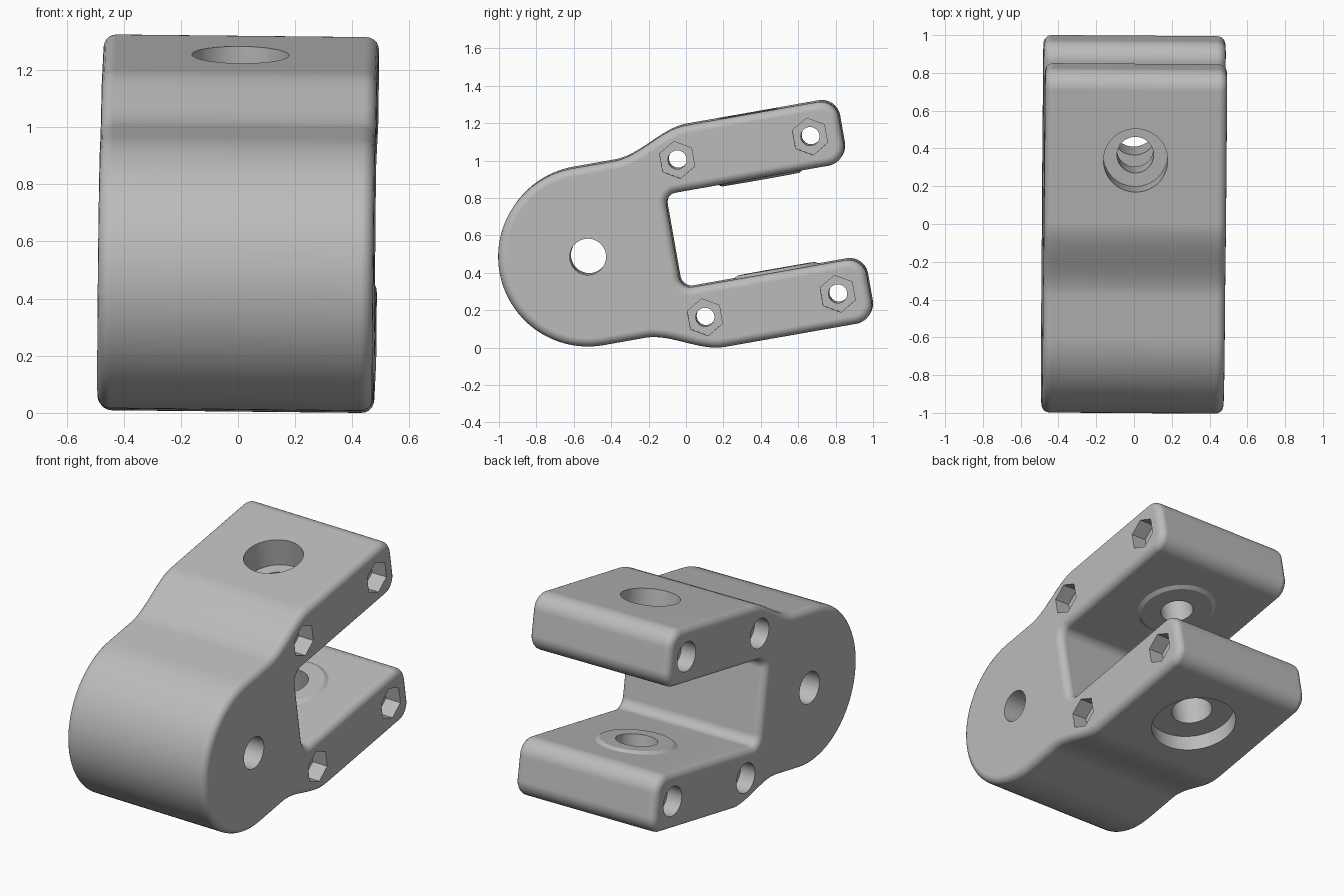
import bpy, bmesh
from math import sin, cos, radians, pi
from mathutils import Matrix, Vector

cube = bpy.data.objects.get("Cube")
if cube:
    bpy.data.objects.remove(cube, do_unlink=True)

HALF_WIDTH = 0.482
TILT = radians(10)
PIVOT, PIVOT_R = -0.427, 0.48        # centre and radius of the round end
OUTER, INNER = 0.602, 0.256          # arm faces, measured from the mid plane
TIP, WALL = 1.025, 0.035             # arm ends and slot wall
BORE = 0.55                          # centre of the arm bores

grey = bpy.data.materials.new("light grey")
grey.use_nodes = True
COLOUR = (0.5, 0.5, 0.5, 1)
grey.diffuse_color = COLOUR
grey.node_tree.nodes["Principled BSDF"].inputs["Base Color"].default_value = COLOUR


def arc(cy, cz, r, start, end, steps):
    angles = [radians(start + (end - start) * i / steps) for i in range(steps + 1)]
    return [(cy + r * cos(a), cz + r * sin(a)) for a in angles]


def new_object(name, bm):
    bmesh.ops.recalc_face_normals(bm, faces=bm.faces)
    mesh = bpy.data.meshes.new(name)
    bm.to_mesh(mesh)
    bm.free()
    mesh.materials.append(grey)
    obj = bpy.data.objects.new(name, mesh)
    bpy.context.collection.objects.link(obj)
    return obj


def cylinder(name, axis, centre, r, depth, sides=48, r_top=None):
    """Cylinder or cone along the given axis."""
    bm = bmesh.new()
    turn = Vector(axis).to_track_quat('Z', 'Y').to_matrix().to_4x4()
    bmesh.ops.create_cone(bm, cap_ends=True, segments=sides, radius1=r,
                          radius2=r if r_top is None else r_top, depth=depth,
                          matrix=Matrix.Translation(centre) @ turn)
    return new_object(name, bm)


def combine(body, tool, operation):
    mod = body.modifiers.new("cut", 'BOOLEAN')
    mod.operation, mod.solver, mod.object = operation, 'EXACT', tool
    bpy.context.view_layer.objects.active = body
    bpy.ops.object.modifier_apply(modifier=mod.name)
    bpy.data.objects.remove(tool, do_unlink=True)


# Upper half of the side profile, from the round end to the slot wall
half = arc(PIVOT, 0, PIVOT_R, 180, 90, 28)
for i in range(17):
    t = i / 16
    half.append((-0.2 + 0.41 * t,
                 PIVOT_R + (OUTER - PIVOT_R) * t * t * (3 - 2 * t)))
half += arc(TIP - 0.1, OUTER - 0.1, 0.1, 90, 0, 10)
half += arc(TIP - 0.1, INNER + 0.1, 0.1, 0, -90, 10)
half += arc(WALL + 0.06, INNER - 0.06, 0.06, 90, 180, 8)
profile = half + [(y, -z) for y, z in reversed(half[1:])]

# Body: extruded profile with rounded side edges
bm = bmesh.new()
cap = bm.faces.new([bm.verts.new((-HALF_WIDTH, y, z)) for y, z in profile])
grown = bmesh.ops.extrude_face_region(bm, geom=[cap])["geom"]
bmesh.ops.translate(bm, vec=(2 * HALF_WIDTH, 0, 0),
                    verts=[v for v in grown if isinstance(v, bmesh.types.BMVert)])
rims = [e for e in bm.edges if abs(e.verts[0].co.x - e.verts[1].co.x) < 1e-5]
bmesh.ops.bevel(bm, geom=rims, offset=0.045, segments=5, profile=0.5,
                affect='EDGES', clamp_overlap=False)
body = new_object("clevis_body", bm)

# Low raised pads on the inner arm faces
for side in (1, -1):
    pad = cylinder("pad", (0, 0, -side), (0, BORE, side * (INNER + 0.004)),
                   0.27, 0.036, 64, 0.21)
    combine(body, pad, 'UNION')

# Pivot hole
combine(body, cylinder("pivot_hole", (1, 0, 0), (0, PIVOT, 0), 0.097, 2), 'DIFFERENCE')

# Arm bores: deep counterbore above, wide shallow one below
for side, hole_r, bore_r, depth in ((1, 0.097, 0.17, 0.17), (-1, 0.12, 0.25, 0.1)):
    combine(body, cylinder("bore", (0, 0, 1), (0, BORE, side * 0.45), hole_r, 0.7),
            'DIFFERENCE')
    combine(body, cylinder("counterbore", (0, 0, 1), (0, BORE, side * (OUTER - depth + 0.2)),
                           bore_r, 0.4, 64), 'DIFFERENCE')

# Cross screws: round recess on the right, hexagonal nut pocket on the left
for y in (0.133, 0.854):
    for z in (0.427, -0.427):
        combine(body, cylinder("screw_hole", (1, 0, 0), (0, y, z), 0.05, 2, 32), 'DIFFERENCE')
        combine(body, cylinder("screw_recess", (1, 0, 0), (-HALF_WIDTH, y, z), 0.09, 0.2),
                'DIFFERENCE')
        combine(body, cylinder("nut_pocket", (1, 0, 0), (HALF_WIDTH, y, z), 0.1, 0.2, 6),
                'DIFFERENCE')

# Tilt the part and stand it on the ground
centre = Matrix.Translation((0, 0, 0.66))
lean = centre @ Matrix.Rotation(radians(-0.4), 4, 'Z') @ Matrix.Rotation(radians(0.6), 4, 'Y') \
    @ centre.inverted()
body.data.transform(lean @ Matrix.Rotation(TILT, 4, 'X') @ Matrix.Translation((0, 0, 0.58)))
low = min(v.co.z for v in body.data.vertices)
body.data.transform(Matrix.Translation((0, 0, -low)))

# Smooth shading with sharp hole rims
bpy.ops.object.select_all(action='DESELECT')
body.select_set(True)
bpy.context.view_layer.objects.active = body
bpy.ops.object.shade_smooth_by_angle(angle=radians(30))
weighted = body.modifiers.new("weighted_normals", 'WEIGHTED_NORMAL')
weighted.keep_sharp = True
